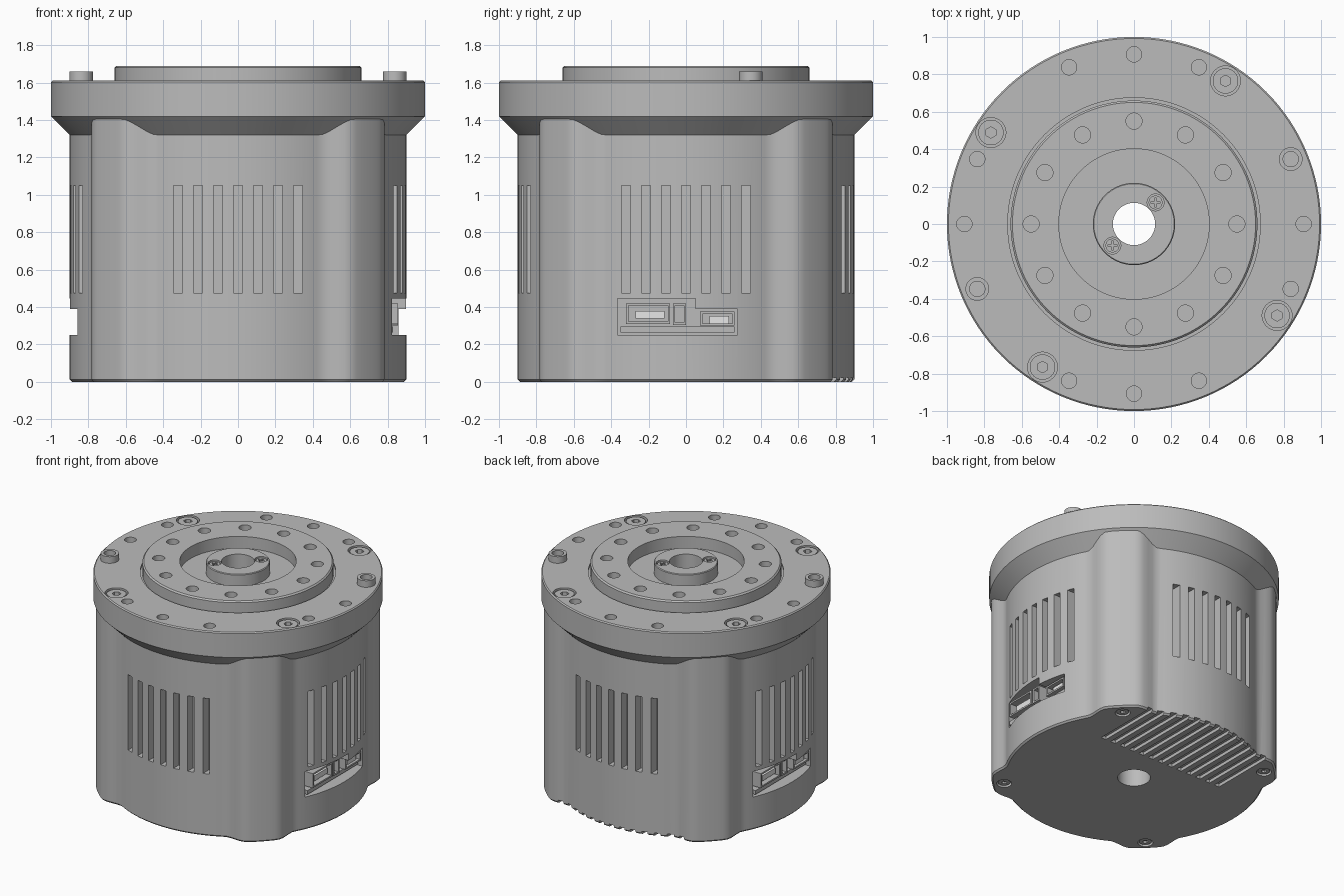
import bpy, bmesh, math
from mathutils import Matrix, Vector

if "Cube" in bpy.data.objects:
    bpy.data.objects.remove(bpy.data.objects["Cube"], do_unlink=True)


def material(name, value):
    m = bpy.data.materials.new(name)
    m.use_nodes = True
    m.diffuse_color = (value, value, value, 1)
    m.node_tree.nodes["Principled BSDF"].inputs["Base Color"].default_value = m.diffuse_color
    return m


GREY = material("machined_grey", 0.5)
LIGHT = material("connector_light_grey", 0.85)


def finish(name, bm, mat=GREY):
    bmesh.ops.recalc_face_normals(bm, faces=bm.faces)
    mesh = bpy.data.meshes.new(name)
    bm.to_mesh(mesh)
    bm.free()
    obj = bpy.data.objects.new(name, mesh)
    bpy.context.collection.objects.link(obj)
    mesh.materials.append(mat)
    return obj


def cyl(bm, x, y, z0, z1, r, seg=32):
    at = Matrix.Translation((x, y, (z0 + z1) / 2))
    bmesh.ops.create_cone(bm, cap_ends=True, segments=seg, radius1=r, radius2=r,
                          depth=z1 - z0, matrix=at)


def box(bm, lo, hi, turn=0):
    lo, hi = Vector(lo), Vector(hi)
    mat = (Matrix.Rotation(turn, 4, 'Z') @ Matrix.Translation((lo + hi) / 2)
           @ Matrix.Diagonal((*(hi - lo), 1)))
    bmesh.ops.create_cube(bm, size=1, matrix=mat)


def cylinders(name, spots, z0, z1, r, seg=32, mat=GREY):
    bm = bmesh.new()
    for x, y in spots:
        cyl(bm, x, y, z0, z1, r, seg)
    return finish(name, bm, mat)


def cut(target, cutter):
    mod = target.modifiers.new("cut", 'BOOLEAN')
    mod.operation, mod.solver, mod.object = 'DIFFERENCE', 'EXACT', cutter
    bpy.context.view_layer.objects.active = target
    bpy.ops.object.modifier_apply(modifier=mod.name)
    bpy.data.objects.remove(cutter, do_unlink=True)


def smooth(obj):
    bpy.ops.object.select_all(action='DESELECT')
    obj.select_set(True)
    bpy.context.view_layer.objects.active = obj
    bpy.ops.object.shade_smooth_by_angle(angle=math.radians(28))


def lathe(name, profile, seg=128):
    bm = bmesh.new()
    rings = [[bm.verts.new((r * math.cos(a), r * math.sin(a), z)) for r, z in profile]
             for a in (i * math.tau / seg for i in range(seg))]
    n = len(profile)
    for i in range(seg):
        a, b = rings[i], rings[(i + 1) % seg]
        for j in range(n):
            k = (j + 1) % n
            bm.faces.new((a[j], b[j], b[k], a[k]))
    return finish(name, bm)


def polar(r, degrees):
    return [(r * math.cos(math.radians(d)), r * math.sin(math.radians(d))) for d in degrees]


# Body: round housing with four diagonal lobes
def body_radius(deg):
    off = abs((deg % 90) - 45)
    t = min(max((16 - off) / 10, 0), 1)
    return 0.9 + 0.085 * t * t * (3 - 2 * t)


bm = bmesh.new()
loops = []
for z, inset in ((0, 0.012), (0.012, 0), (1.41, 0)):
    loops.append([bm.verts.new((*polar(body_radius(d) - inset, [d])[0], z))
                  for d in range(0, 360, 2)])
for low, high in zip(loops, loops[1:]):
    for i in range(len(low)):
        k = (i + 1) % len(low)
        bm.faces.new((low[i], low[k], high[k], high[i]))
bm.faces.new(loops[0])
bm.faces.new(loops[-1])
body = finish("housing_body", bm)

# Ventilation slots on all four sides
bm = bmesh.new()
for side in range(4):
    for i in range(-3, 4):
        y = i * 0.107
        box(bm, (math.sqrt(0.84 ** 2 - y * y), y - 0.023, 0.475),
            (1.1, y + 0.023, 1.05), side * math.pi / 2)
cut(body, finish("slot_cutter", bm))

# Stepped connector recesses on the two sides
HALF_TURNS = (0, math.pi)
bm = bmesh.new()
for turn in HALF_TURNS:
    box(bm, (0.77, -0.365, 0.25), (1.1, 0.05, 0.445), turn)
cut(body, finish("tall_recess_cutter", bm))
bm = bmesh.new()
for turn in HALF_TURNS:
    box(bm, (0.77, 0.04, 0.25), (1.1, 0.275, 0.39), turn)
cut(body, finish("low_recess_cutter", bm))

# Cooling grooves under the back edge
bm = bmesh.new()
for i in range(-6, 7):
    x = i * 0.085
    box(bm, (x - 0.021, 0.28, -0.05), (x + 0.021, 1.1, 0.024))
cut(body, finish("groove_cutter", bm))

# Central bore and underside screw holes
corners = polar(0.9, (45, 135, 225, 315))
cut(body, cylinders("bore_cutter", [(0, 0)], -0.1, 1.5, 0.113, 64))
cut(body, cylinders("base_screw_cutter", corners, -0.1, 0.03, 0.052))
smooth(body)

# Top flange, raised output ring and centre boss in one turned part
flange = lathe("top_flange", [
    (0.113, 1.32), (0.9, 1.32), (1, 1.42), (1, 1.602), (0.992, 1.61), (0.675, 1.61),
    (0.675, 1.595), (0.66, 1.595), (0.66, 1.68), (0.65, 1.69), (0.402, 1.69),
    (0.402, 1.6), (0.22, 1.6), (0.22, 1.685), (0.215, 1.69), (0.113, 1.69)])
ring_holes = polar(0.55, range(0, 360, 30))
edge_holes = polar(0.907, [q + d for q in range(0, 360, 90) for d in (-22.5, 0, 22.5)])
flange_screws = polar(0.908, (57.4, 147.4, 237.4, 327.4))
boss_screws = polar(0.163, (45, 225))
cut(flange, cylinders("ring_hole_cutter", ring_holes, 1.58, 1.8, 0.043))
cut(flange, cylinders("edge_hole_cutter", edge_holes, 1.47, 1.8, 0.041))
cut(flange, cylinders("counterbore_cutter", flange_screws, 1.56, 1.8, 0.08))
cut(flange, cylinders("boss_screw_cutter", boss_screws, 1.66, 1.8, 0.045))
smooth(flange)

# Socket head screws in the flange and under the base
for name, spots, z0, z1, r in (("flange_screws", flange_screws, 1.55, 1.603, 0.068),
                               ("base_screws", corners, 0.008, 0.04, 0.042)):
    heads = cylinders(name, spots, z0, z1, r)
    if z0 > 1:
        socket = cylinders("socket_cutter", spots, z1 - 0.03, z1 + 0.1, r * 0.45, 6)
    else:
        socket = cylinders("socket_cutter", spots, -0.1, z0 + 0.015, r * 0.45, 6)
    cut(heads, socket)
    smooth(heads)

# Cross head screws in the boss
heads = cylinders("boss_screws", boss_screws, 1.65, 1.683, 0.037)
for turn in (0, math.pi / 2):
    bm = bmesh.new()
    for i, (x, y) in enumerate(boss_screws):
        d = Vector((0.024, 0.006)) if turn == 0 else Vector((0.006, 0.024))
        box(bm, (x - d.x, y - d.y, 1.67), (x + d.x, y + d.y, 1.75))
    cut(heads, finish("cross_cutter", bm))
smooth(heads)

# Locating sleeves standing above the flange
sleeve_spots = polar(0.907, (22.5, 202.5))
sleeves = cylinders("locating_sleeves", sleeve_spots, 1.55, 1.66, 0.063)
cut(sleeves, cylinders("sleeve_cutter", sleeve_spots, 1.5, 1.8, 0.041))
smooth(sleeves)

# Connector sockets inside the side recesses: (y from, y to, z from, z to)
PORTS = ((-0.32, -0.085, 0.31, 0.42), (-0.07, 0.0, 0.305, 0.42), (0.075, 0.26, 0.3, 0.375))
WALL = 0.012
shell, hollow, tongue = bmesh.new(), bmesh.new(), bmesh.new()
for turn in HALF_TURNS:
    for y0, y1, z0, z1 in PORTS:
        box(shell, (0.75, y0, z0), (0.855, y1, z1), turn)
        box(hollow, (0.785, y0 + WALL, z0 + WALL), (1, y1 - WALL, z1 - WALL), turn)
    for y0, y1, z0, z1 in (PORTS[0], PORTS[2]):
        mid = (z0 + z1) / 2
        box(tongue, (0.77, y0 + 0.05, mid - 0.025), (0.835, y1 - 0.03, mid + 0.015), turn)
sockets = finish("connector_sockets", shell)
cut(sockets, finish("socket_hollow_cutter", hollow))
finish("connector_tongues", tongue, LIGHT)

# Lower ledge of each connector recess
bm = bmesh.new()
for turn in HALF_TURNS:
    box(bm, (0.76, -0.35, 0.265), (0.83, 0.26, 0.295), turn)
finish("connector_ledges", bm)
